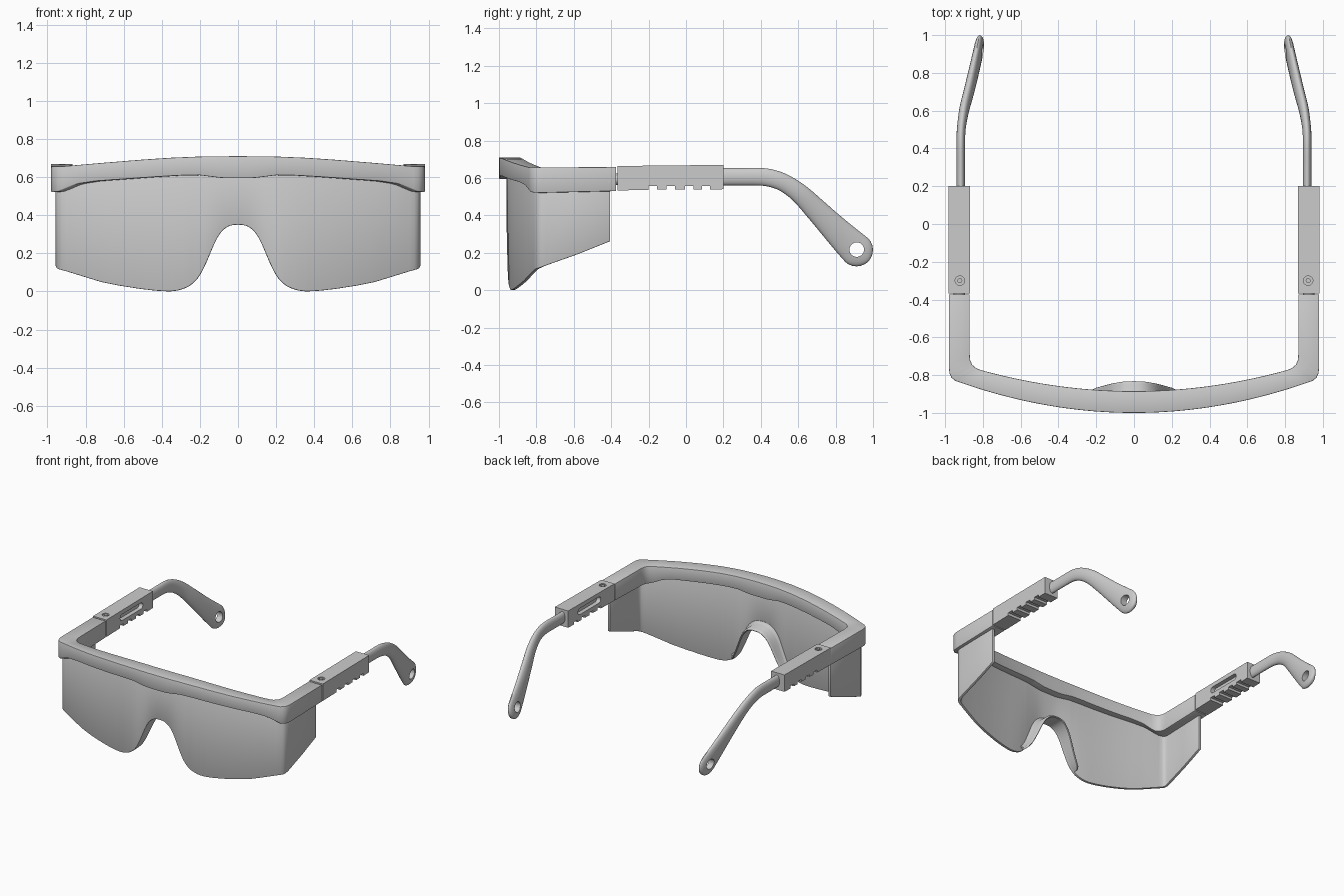
import bpy, bmesh, math
from mathutils import Vector, Matrix

if "Cube" in bpy.data.objects:
    bpy.data.objects.remove(bpy.data.objects["Cube"])


def lerp(table, x):
    for (a, fa), (b, fb) in zip(table, table[1:]):
        if x <= b:
            return fa + (fb - fa) * max(0, x - a) / (b - a)
    return table[-1][1]


def spline(pts, n):
    """Catmull-Rom resampling of tuples of any length."""
    P = [Vector(p) for p in pts]
    P = [P[0] * 2 - P[1]] + P + [P[-1] * 2 - P[-2]]
    out = []
    for i in range(1, len(P) - 2):
        a, b, c, d = P[i - 1:i + 3]
        for k in range(n):
            t = k / n
            out.append((b * 2 + (c - a) * t + (a * 2 - b * 5 + c * 4 - d) * t * t
                        + (b * 3 - a - c * 3 + d) * t ** 3) * 0.5)
    return out + [P[-2]]


def loft(name, secs):
    """Skin a row of equal-length cross-sections and cap both ends."""
    bm = bmesh.new()
    rings = [[bm.verts.new(p) for p in s] for s in secs]
    n = len(secs[0])
    for a, b in zip(rings, rings[1:]):
        for i in range(n):
            bm.faces.new((a[i], a[(i + 1) % n], b[(i + 1) % n], b[i]))
    bm.faces.new(rings[0])
    bm.faces.new(rings[-1])
    bmesh.ops.recalc_face_normals(bm, faces=bm.faces)
    me = bpy.data.meshes.new(name)
    bm.to_mesh(me)
    bm.free()
    ob = bpy.data.objects.new(name, me)
    bpy.context.collection.objects.link(ob)
    return ob


def both_sides(secs):
    return [[(-p[0], p[1], p[2]) for p in s] for s in reversed(secs[1:])] + secs


def circle(c, r, axis, half, n=24):
    """Pair of circle sections along an axis, for a cylinder loft."""
    rot = Vector((0, 0, 1)).rotation_difference(Vector(axis)).to_matrix()
    return [[Vector(c) + rot @ Vector((r * math.cos(k * math.tau / n),
             r * math.sin(k * math.tau / n), h)) for k in range(n)] for h in (-half, half)]


def activate(ob):
    bpy.ops.object.select_all(action='DESELECT')
    ob.select_set(True)
    bpy.context.view_layer.objects.active = ob


def cut(ob, secs):
    tool = loft("cutter", secs)
    tool.hide_render = True
    m = ob.modifiers.new("cut", 'BOOLEAN')
    m.operation, m.solver, m.object = 'DIFFERENCE', 'EXACT', tool
    activate(ob)
    bpy.ops.object.modifier_apply(modifier=m.name)
    bpy.data.objects.remove(tool)


def finish(ob, mirror=False, bevel=0, angle=35):
    activate(ob)
    if bevel:
        b = ob.modifiers.new("bevel", 'BEVEL')
        b.width, b.segments, b.limit_method = bevel, 2, 'ANGLE'
        b.angle_limit = math.radians(40)
        bpy.ops.object.modifier_apply(modifier=b.name)
    bpy.ops.object.shade_smooth_by_angle(angle=math.radians(angle))
    if mirror:
        ob.modifiers.new("mirror", 'MIRROR').use_mirror_merge = False


# Brow frame: curved front bar turning into the two short side bars
TOP = [(0, .71), (.2, .708), (.35, .702), (.5, .692), (.7, .676), (.92, .657)]
BOT = [(0, .595), (.08, .595), (.14, .602), (.2, .61), (.3, .609), (.45, .60),
       (.75, .579), (.85, .564), (.92, .535), (.97, .521)]
secs = []
for i in range(33):
    u = i / 32
    xo, xi = .92 * u, .81 * u
    secs.append(((xo, -1 + .19 * xo ** 2), (xi, -.885 + .17 * xi ** 2), lerp(BOT, xo), lerp(TOP, xo)))
secs += [((.945, -.831), (.836, -.763), .525, .656), ((.967, -.813), (.857, -.745), .522, .656),
         ((.977, -.79), (.867, -.722), .521, .656), ((.98, -.76), (.87, -.69), .521, .656),
         ((.98, -.373), (.87, -.373), .53, .659)]
frame = loft("brow_frame", both_sides(
    [[(*o, b), (*o, t), (*i, t), (*i, b)] for o, i, b, t in secs]))
finish(frame, bevel=.004)

# Wraparound lens with nose cutout and slanted side shields
nose = [tuple(p) for p in spline([(0, .35), (.035, .347), (.065, .333), (.095, .303), (.12, .26),
                                  (.145, .203), (.17, .145), (.195, .095), (.215, .066), (.235, .045)], 3)]
EDGE = nose + [(.255, .029), (.277, .018), (.315, .005), (.36, 0), (.43, .004), (.51, .013),
               (.62, .03), (.72, .05), (.905, .107)]
xs = sorted([p[0] for p in nose] + [.255 + .0215 * k for k in range(31)])
path = [(x, -.96 + .18 * x * x, lerp(EDGE, x), lerp(BOT, x) + .03) for x in xs]
path += [(.925, -.806, .112, .56), (.943, -.794, .117, .56), (.953, -.777, .122, .56),
         (.957, -.75, .132, .56), (.956, -.58, .192, .56), (.954, -.405, .262, .56)]
secs = []
for k, (x, y, b, t) in enumerate(path):
    p, q = path[max(k - 1, 0)], path[min(k + 1, len(path) - 1)]
    d = Vector((q[0] - p[0], q[1] - p[1])).normalized() if k else Vector((1, 0))
    xi, yi = x - d.y * .02, y + d.x * .02
    secs.append([(x, y, b), (x, y, t), (xi, yi, t), (xi, yi, b)])
finish(loft("lens", both_sides(secs)), bevel=.004)

# Nose bridge: flange running back from the cutout, filleted into the lens
BACK = [(0, -.832), (.06, -.835), (.12, -.846), (.2, -.868), (.225, -.88), (.235, -.905)]
secs = []
for k, (x, z) in enumerate(nose):
    p, q = nose[max(k - 1, 0)], nose[min(k + 1, len(nose) - 1)]
    d = Vector((q[0] - p[0], q[1] - p[1])).normalized() if k else Vector((1, 0))
    n = Vector((-d.y, d.x))
    yf, yb = -.957 + .18 * x * x, lerp(BACK, x)
    row = [(0, yf), (0, yb - .004), (.005, yb), (.012, yb - .003), (.016, yb - .012),
           (.018, yf + .034), (.024, yf + .024), (.036, yf + .018), (.036, yf + .006)]
    secs.append([(x + n.x * o, y, z + n.y * o) for o, y in row])
finish(loft("nose_bridge", both_sides(secs)), angle=50)

# Temple sleeve: block with notched underside, inner slot and screw recess
prof = [(-.367, .664), (-.367, .533), (-.2, .537)]
for y in (-.2, -.103, -.005, .085):
    prof += [(y, .557), (y + .044, .557), (y + .044, .538)]
    if y < .08:
        nxt = {-.2: -.103, -.103: -.005, -.005: .085}[y]
        prof.append((nxt, .539))
prof += [(.2, .54), (.2, .67)]
sleeve = loft("temple_sleeve", [[(x, y, z) for y, z in prof] for x in (.868, .982)])
slot = [(-.06 + s * .115 + .024 * math.sin(a) * s, .611 + .024 * math.cos(a) * s)
        for s in (1, -1) for a in [math.pi * k / 8 for k in range(9)]]
cut(sleeve, [[(x, y, z) for y, z in slot] for x in (.84, .9)])
cut(sleeve, circle((.922, -.30, .67), .025, (0, 0, 1), .018))
finish(sleeve, mirror=True)
finish(loft("hinge_screw", circle((.922, -.30, .652), .013, (0, 0, 1), .012, 16)), mirror=True)
finish(loft("hinge_pin", circle((.925, -.37, .593), .03, (0, 1, 0), .012, 16)), mirror=True)

# Temple tip: rod bending down and widening to a rounded, pierced paddle
stations = spline([(.917, .15, .607, .046, .023), (.917, .30, .607, .046, .023),
                   (.917, .41, .606, .047, .023), (.916, .48, .592, .047, .023),
                   (.910, .54, .565, .048, .024), (.898, .61, .515, .052, .026),
                   (.877, .69, .436, .06, .027), (.857, .77, .354, .069, .027),
                   (.838, .85, .274, .08, .026), (.824, .912, .215, .088, .025)], 4)
end = stations[-1].copy()
for a in (15, 30, 45, 58, 70, 80, 87):
    s, c = math.sin(math.radians(a)) * .088, math.cos(math.radians(a))
    stations.append(Vector((end[0] - s * .14, end[1] + s * .715, end[2] - s * .685,
                            .088 * c, .025 * c ** .5)))
secs = []
for k, s in enumerate(stations):
    p, q = stations[max(k - 1, 0)], stations[min(k + 1, len(stations) - 1)]
    t = Vector((q[0] - p[0], q[1] - p[1], q[2] - p[2])).normalized()
    w = t.cross(Vector((1, 0, 0))).normalized()
    h = t.cross(w)
    o = Vector((s[0], s[1], s[2]))
    secs.append([o + w * s[3] * math.cos(j * math.tau / 24) + h * s[4] * math.sin(j * math.tau / 24)
                 for j in range(24)])
tip = loft("temple_tip", secs)
cut(tip, circle((.824, .913, .217), .039, (1, 0, 0), .12))
finish(tip, mirror=True, angle=45)
